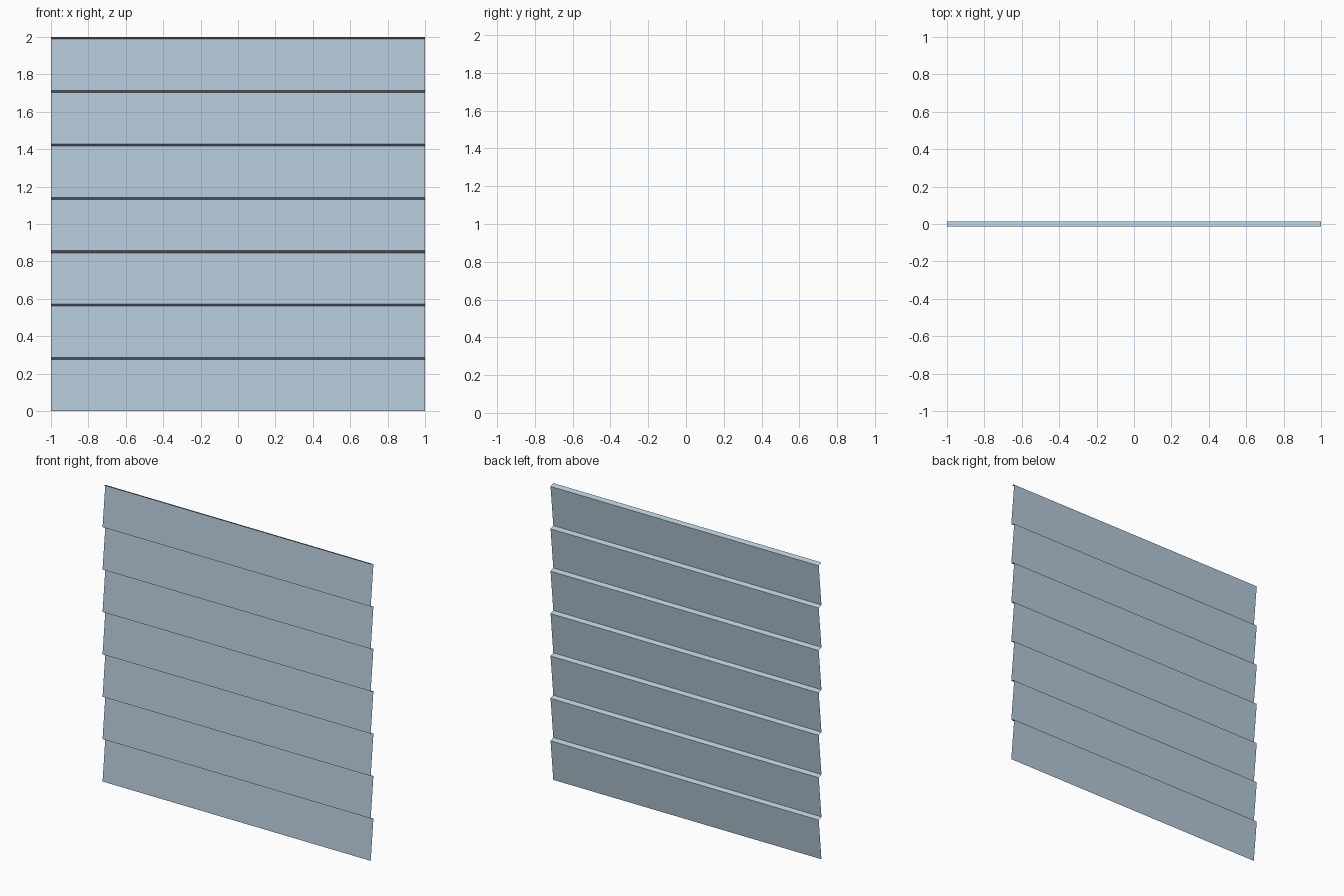
import bpy

if "Cube" in bpy.data.objects:
    bpy.data.objects.remove(bpy.data.objects["Cube"])

BOARDS = 7
PITCH = 2.0 / BOARDS      # height of one lap
HALF_DEPTH = 0.0145       # boards lean from front lip to back edge
DROP = 0.011              # ledge rises this much toward the front lip

# zigzag profile (y, z): front lip -> back top of board -> next front lip
profile = [(-HALF_DEPTH, 0.0)]
for i in range(1, BOARDS + 1):
    profile.append((HALF_DEPTH, i * PITCH - DROP))
    profile.append((-HALF_DEPTH, i * PITCH))

# sweep the profile along x as one open sheet
verts = [(x, y, z) for y, z in profile for x in (-1.0, 1.0)]
faces = [(2 * i, 2 * i + 1, 2 * i + 3, 2 * i + 2) for i in range(len(profile) - 1)]
mesh = bpy.data.meshes.new("lap_siding")
mesh.from_pydata(verts, [], faces)
mesh.update()

# single painted colour
paint = bpy.data.materials.new("pale blue grey")
paint.diffuse_color = (0.45, 0.58, 0.68, 1.0)
paint.use_nodes = True
paint.node_tree.nodes["Principled BSDF"].inputs["Base Color"].default_value = paint.diffuse_color
mesh.materials.append(paint)

siding = bpy.data.objects.new("lap_siding", mesh)
bpy.context.collection.objects.link(siding)
